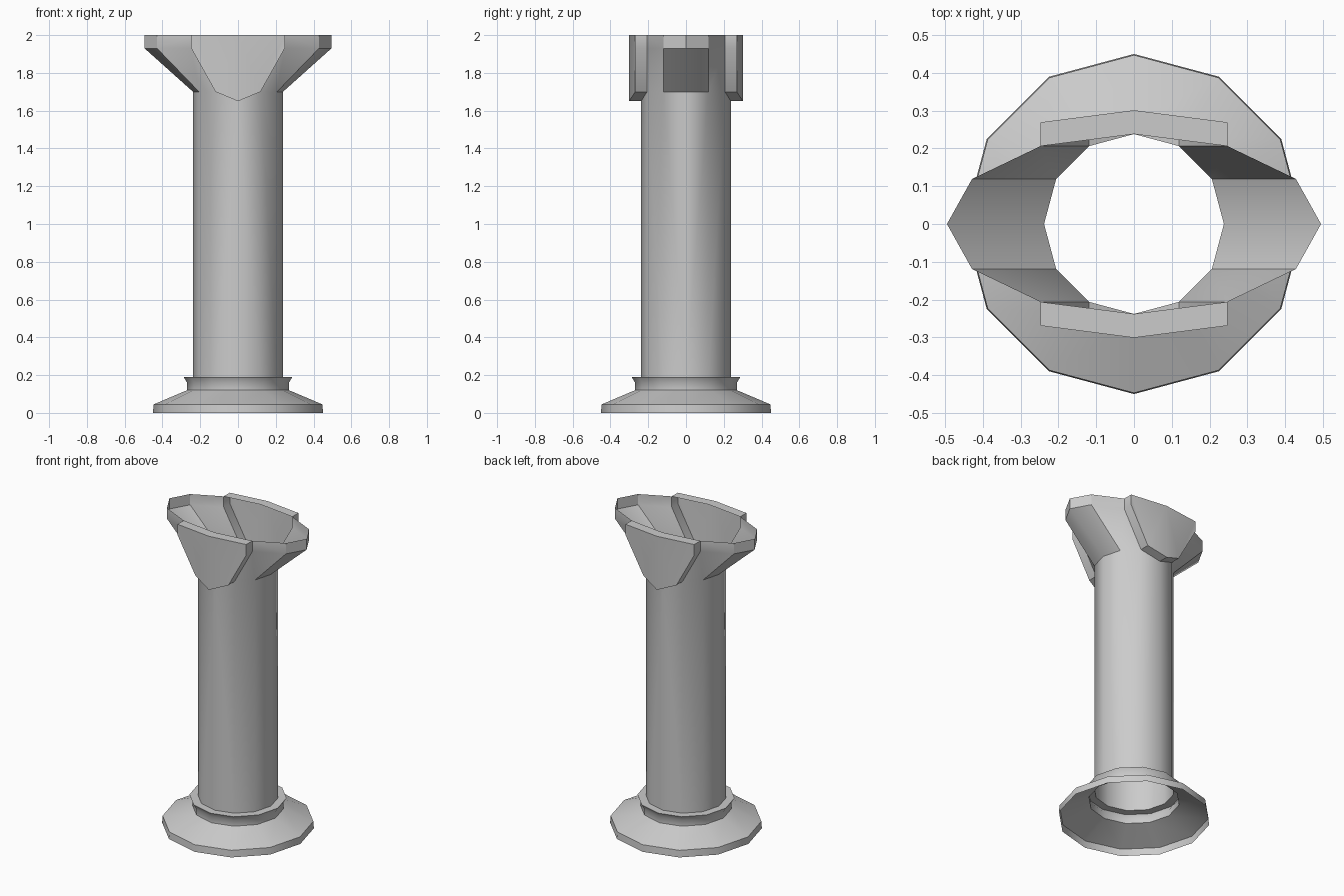
import bpy, bmesh
from math import cos, sin, radians, pi

if "Cube" in bpy.data.objects:
    bpy.data.objects.remove(bpy.data.objects["Cube"])

R = 0.238          # shaft radius
FLARE = 2.08       # sideways widening of the capital


def make(name, verts, faces):
    me = bpy.data.meshes.new(name)
    me.from_pydata(verts, [], faces)
    bm = bmesh.new()
    bm.from_mesh(me)
    bmesh.ops.remove_doubles(bm, verts=bm.verts, dist=1e-4)
    bm.to_mesh(me)
    bm.free()
    ob = bpy.data.objects.new(name, me)
    bpy.context.collection.objects.link(ob)
    return ob


def smooth(ob):
    bpy.ops.object.select_all(action='DESELECT')
    bpy.context.view_layer.objects.active = ob
    ob.select_set(True)
    bpy.ops.object.shade_smooth_by_angle(angle=radians(32))


# Flared foot: open 12-sided lathe
profile = [(0.45, 0), (0.447, 0.045), (0.27, 0.12), (0.27, 0.16), (0.288, 0.19), (R, 0.19)]
N = 12
verts = [(r * cos(2 * pi * i / N), r * sin(2 * pi * i / N), z)
         for r, z in profile for i in range(N)]
faces = [(k * N + i, k * N + (i + 1) % N, (k + 1) * N + (i + 1) % N, (k + 1) * N + i)
         for k in range(len(profile) - 1) for i in range(N)]
smooth(make("foot", verts, faces))

# Shaft and capital: one quarter, mirrored in x and y
verts, faces = [], []


def face(*pts):
    n = len(verts)
    verts.extend(pts)
    faces.append(tuple(range(n, n + len(pts))))


def ring(z, sx=1.0, z_end=None):
    zs = [z, z, z, z if z_end is None else z_end]
    return [(R * cos(i * pi / 6) * sx, R * sin(i * pi / 6), zs[i]) for i in range(4)]


low, neck = ring(0.19), ring(1.70, 1, 1.65)
mid, top = ring(1.93, FLARE), ring(2.0, FLARE)

# shaft wall, then flared side walls
for i in range(3):
    face(low[i], low[i + 1], neck[i + 1], neck[i])
for a, b in ((neck, mid), (mid, top)):
    for i in range(2):
        face(a[i], a[i + 1], b[i + 1], b[i])


# raised plate, hollow towards the inside
def out(p):
    return (p[0], p[1] + 0.063, p[2])


face(out(neck[2]), out(neck[3]), out(top[3]), out(top[2]))
face(out(neck[2]), out(top[2]), out(mid[2]))
face(neck[2], out(neck[2]), out(mid[2]), mid[2])
face(mid[2], out(mid[2]), out(top[2]), top[2])
face(neck[3], out(neck[3]), out(neck[2]), neck[2])
face(top[2], out(top[2]), out(top[3]), top[3])

column = make("column_shaft_and_capital", verts, faces)
m = column.modifiers.new("Mirror", 'MIRROR')
m.use_axis = (True, True, False)
bpy.context.view_layer.objects.active = column
column.select_set(True)
bpy.ops.object.modifier_apply(modifier=m.name)
smooth(column)
